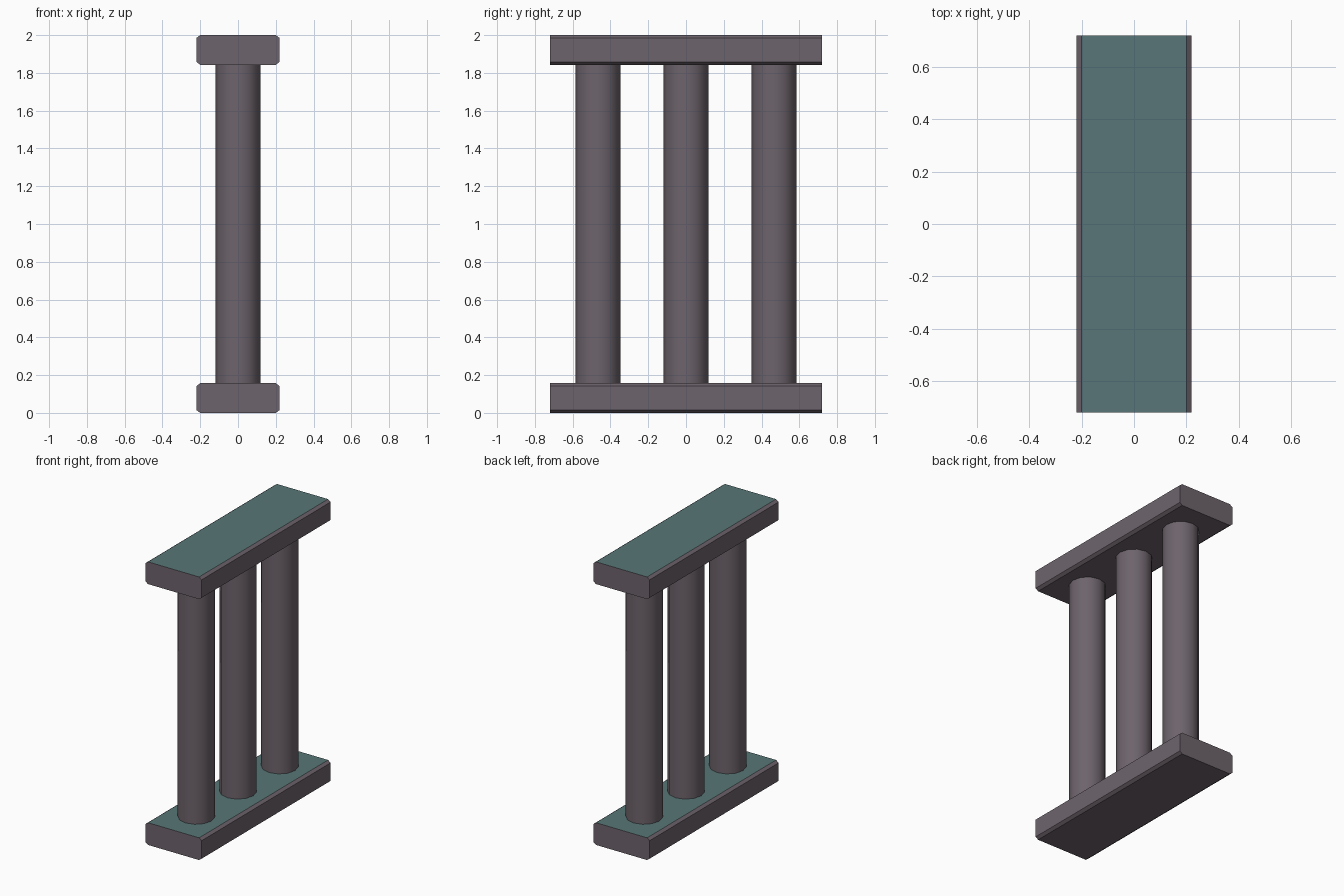
import bpy, bmesh, math

if "Cube" in bpy.data.objects:
    bpy.data.objects.remove(bpy.data.objects["Cube"])


def material(name, color):
    m = bpy.data.materials.new(name)
    m.diffuse_color = (*color, 1)
    m.use_nodes = True
    m.node_tree.nodes["Principled BSDF"].inputs["Base Color"].default_value = m.diffuse_color
    return m


stone = material("stone", (0.155, 0.127, 0.15))
teal = material("teal_top", (0.098, 0.18, 0.185))

HX, HY, RAIL_H, TOP = 0.22, 0.72, 0.157, 2.0
CX, CZ = 0.02, 0.015          # chamfer width and height
RADIUS, SPACING = 0.119, 0.466


def add_object(name, bm):
    bmesh.ops.recalc_face_normals(bm, faces=bm.faces)
    me = bpy.data.meshes.new(name)
    me.materials.append(stone)
    me.materials.append(teal)
    for f in bm.faces:
        if name.endswith("rail") and f.normal.z > 0.95:
            f.material_index = 1
    bm.to_mesh(me)
    bm.free()
    ob = bpy.data.objects.new(name, me)
    bpy.context.collection.objects.link(ob)
    return ob


# Rail: chamfered profile extruded along y, teal on the upper face
def rail(name, z):
    profile = [(HX - CX, 0), (HX, CZ), (HX, RAIL_H - CZ), (HX - CX, RAIL_H),
               (CX - HX, RAIL_H), (-HX, RAIL_H - CZ), (-HX, CZ), (CX - HX, 0)]
    bm = bmesh.new()
    face = bm.faces.new([bm.verts.new((x, -HY, z + h)) for x, h in profile])
    ext = bmesh.ops.extrude_face_region(bm, geom=[face])["geom"]
    moved = [v for v in ext if isinstance(v, bmesh.types.BMVert)]
    bmesh.ops.translate(bm, verts=moved, vec=(0, 2 * HY, 0))
    # extrusion leaves the start face in place or removes it; close any gap
    bmesh.ops.holes_fill(bm, edges=[e for e in bm.edges if e.is_boundary], sides=0)
    add_object(name, bm)


rail("bottom_rail", 0)
rail("top_rail", TOP - RAIL_H)

# Three twelve-sided columns between the rails
for i, label in enumerate(("front", "middle", "back")):
    bm = bmesh.new()
    bmesh.ops.create_cone(bm, cap_ends=False, segments=12, radius1=RADIUS,
                          radius2=RADIUS, depth=TOP - 2 * RAIL_H)
    ob = add_object(label + "_column", bm)
    ob.location = (0, (i - 1) * SPACING, TOP / 2)
    for p in ob.data.polygons:
        p.use_smooth = True
